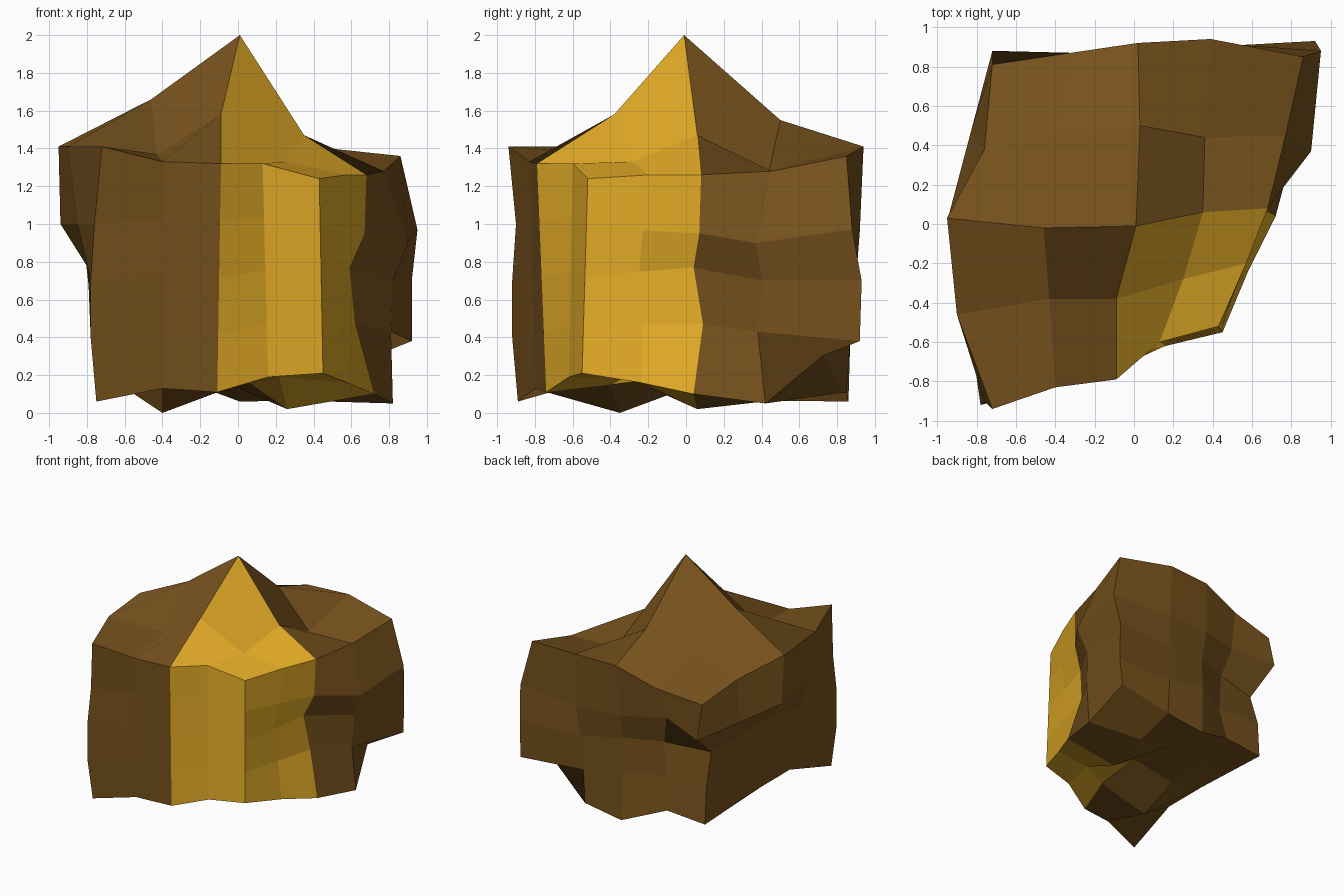
import bpy
import bmesh
from mathutils import Vector

default_cube = bpy.data.objects.get("Cube")
if default_cube:
    bpy.data.objects.remove(default_cube, do_unlink=True)


def make_material(name, colour):
    material = bpy.data.materials.new(name)
    material.use_nodes = True
    rgba = (*colour, 1)
    material.diffuse_color = rgba
    shader = next(node for node in material.node_tree.nodes if node.type == 'BSDF_PRINCIPLED')
    shader.inputs["Base Color"].default_value = rgba
    shader.inputs["Roughness"].default_value = 0.9
    return material


brown = make_material("brown rock", (0.183, 0.084, 0.012))
gold = make_material("gold vein", (0.77, 0.41, 0.02))

# The rock is a box of four cells a side; DIVISIONS is the last grid index.
DIVISIONS = 4
HALF = DIVISIONS // 2

# Upper surface, rows from front to back
top_rows = [
    [(-.72, -.94, 1.41), (-.4, -.83, 1.33), (-.09, -.79, 1.32), (.13, -.6, 1.32), (.43, -.52, 1.24)],
    [(-.9, -.46, 1.41), (-.43, -.38, 1.37), (-.09, -.38, 1.58), (.25, -.28, 1.33), (.57, -.2, 1.26)],
    [(-.95, .03, 1.41), (-.46, -.02, 1.66), (.01, -.01, 2), (.35, .06, 1.47), (.68, .08, 1.26)],
    [(-.76, .38, 1.29), (-.4, .45, 1.46), (.03, .5, 1.55), (.36, .44, 1.28), (.77, .45, 1.28)],
    [(-.72, .81, 1.22), (-.32, .87, 1.28), (.02, .92, 1.4), (.39, .94, 1.41), (.86, .85, 1.36)],
]

# Underside, rows from front to back
bottom_rows = [
    [(-.75, -.89, .06), (-.4, -.8, .13), (-.11, -.74, .11), (.16, -.62, .19), (.45, -.55, .21)],
    [(-.7, -.4, .2), (-.4, -.35, 0), (0, -.4, .15), (.22, -.32, .19), (.58, -.24, .16)],
    [(-.7, 0, .2), (-.4, 0, .13), (0, 0, .2), (.26, .06, .02), (.72, .04, .1)],
    [(-.69, .73, .16), (-.34, .74, .19), (.01, .86, .06), (.36, .85, .11), (.72, .72, .3)],
]
# The row before the back lies midway, apart from its low end on the side wall
before_back = [Vector(near).lerp(Vector(far), 0.5)
               for near, far in zip(bottom_rows[HALF], bottom_rows[-1])]
before_back[-1] = Vector((.82, .42, .05))
bottom_rows.insert(-1, before_back)

# Wall columns that bulge or dent, listed upward between underside and top
shaped_columns = {
    (0, 0): [(-.78, -.92, .4), (-.78, -.92, .7), (-.76, -.9, 1)],
    (0, 2): [(-.75, .04, .5), (-.81, .08, .84), (-.94, .05, 1)],
    (0, 4): [(-.69, .71, .47), (-.68, .63, .74), (-.72, .88, .94)],
    (1, 4): [(-.3, .7, .46), (-.3, .72, .76), (-.36, .78, 1)],
    (2, 4): [(0, .85, .48), (0, .84, .76), (0, .9, .97)],
    (3, 4): [(.36, .87, .4), (.37, .9, .7), (.4, .92, .96)],
    (4, 2): [(.62, .09, .47), (.59, .04, .77), (.67, .07, .95)],
    (4, 3): [(.81, .38, .43), (.82, .4, .7), (.9, .37, .9)],
    (4, 4): [(.92, .92, .38), (.92, .93, .7), (.95, .88, .97)],
}


def grid_point(column, row, level):
    low = Vector(bottom_rows[row][column])
    high = Vector(top_rows[row][column])
    if level in (0, DIVISIONS):
        return high if level else low
    shaped = shaped_columns.get((column, row))
    if shaped:
        return Vector(shaped[level - 1])
    # Plain columns on the side walls follow the columns beside them
    if column in (0, DIVISIONS) and row % 2:
        before = grid_point(column, row - 1, level)
        return before.lerp(grid_point(column, row + 1, level), 0.5)
    return low.lerp(high, level / DIVISIONS)


mesh = bpy.data.meshes.new("rock_body")
mesh.materials.append(brown)
mesh.materials.append(gold)
bm = bmesh.new()
vertices = {}


def vertex(key):
    if key not in vertices:
        vertices[key] = bm.verts.new(grid_point(*key))
    return vertices[key]


# Wrap all six sides, with gold on the front corner nearest the positive x side
for axis in range(3):
    for side in (0, DIVISIONS):
        for first in range(DIVISIONS):
            for second in range(DIVISIONS):
                keys = []
                for a, b in ((0, 0), (1, 0), (1, 1), (0, 1)):
                    key = [first + a, second + b]
                    key.insert(axis, side)
                    keys.append(tuple(key))
                # The underside folds along the other diagonal
                if axis == 2 and side == 0:
                    keys.append(keys.pop(0))
                face = bm.faces.new([vertex(key) for key in keys])
                mean_column = sum(key[0] for key in keys) / len(keys)
                mean_row = sum(key[1] for key in keys) / len(keys)
                face.material_index = int(mean_column > HALF and mean_row < HALF)
                face.smooth = False

bmesh.ops.recalc_face_normals(bm, faces=bm.faces)
bm.to_mesh(mesh)
bm.free()

rock = bpy.data.objects.new("rock_body", mesh)
bpy.context.collection.objects.link(rock)
